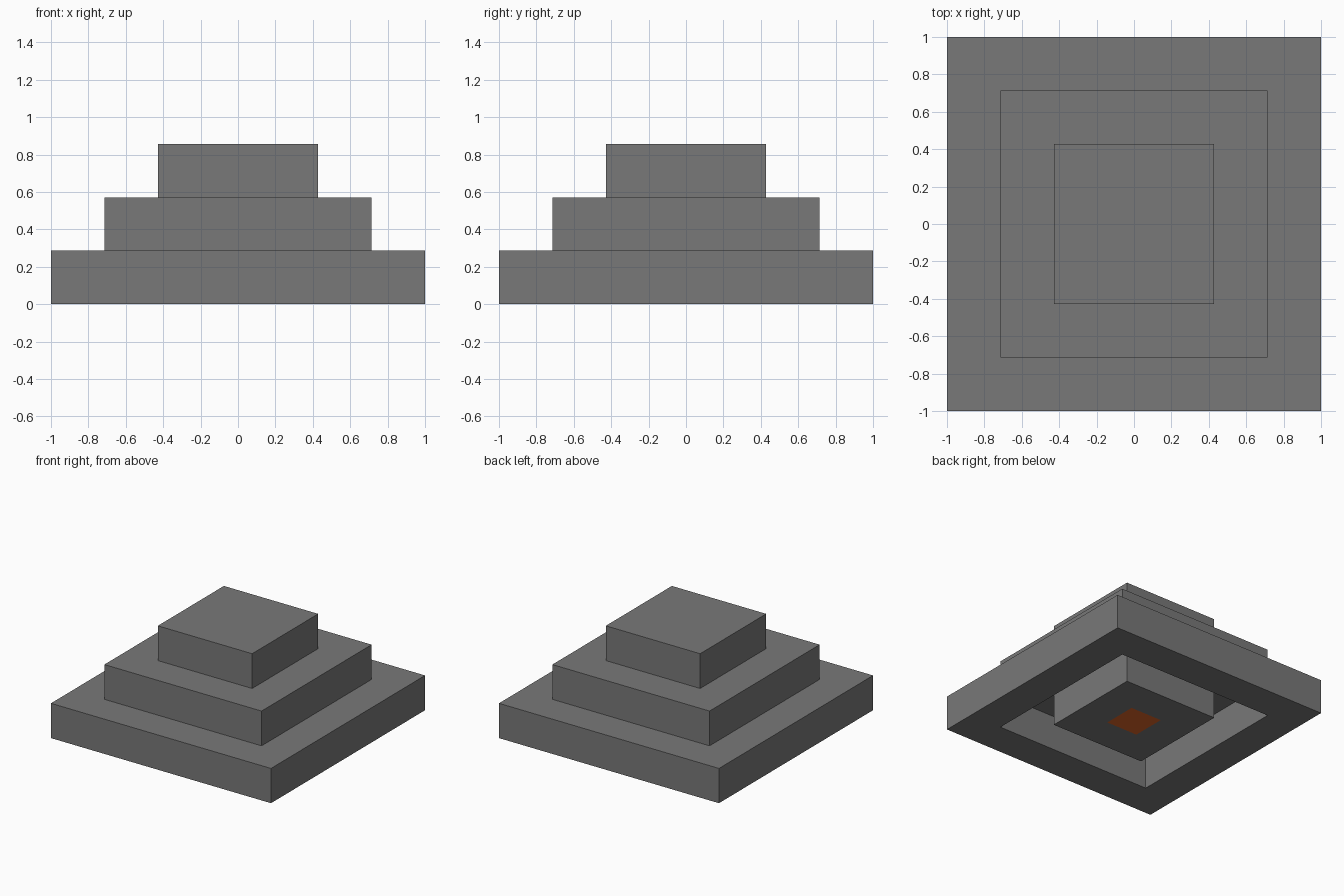
import bpy
import bmesh
from mathutils import Matrix

cube = bpy.data.objects.get("Cube")
if cube:
    bpy.data.objects.remove(cube, do_unlink=True)

U = 1 / 7          # half-width module
TIER = 2 * U       # height of one step


def material(name, rgb):
    mat = bpy.data.materials.new(name)
    mat.use_nodes = True
    mat.diffuse_color = (*rgb, 1)
    mat.node_tree.nodes["Principled BSDF"].inputs["Base Color"].default_value = (*rgb, 1)
    return mat


stone = material("stone grey", (0.19, 0.19, 0.19))
orange = material("burnt orange", (0.73, 0.13, 0.02))


def finish(name, bm, mats):
    bmesh.ops.recalc_face_normals(bm, faces=bm.faces)
    mesh = bpy.data.meshes.new(name)
    bm.to_mesh(mesh)
    bm.free()
    for mat in mats:
        mesh.materials.append(mat)
    obj = bpy.data.objects.new(name, mesh)
    bpy.context.collection.objects.link(obj)


def inset(bm, faces, amount):
    bmesh.ops.inset_region(bm, faces=faces, thickness=amount,
                           use_boundary=True, use_even_offset=True)


def square_frame(name, outer, inner, z):
    """Square ring one tier high, standing at height z."""
    bm = bmesh.new()
    bmesh.ops.create_grid(bm, x_segments=1, y_segments=1, size=outer,
                          matrix=Matrix.Translation((0, 0, z)))
    middle = bm.faces[:]
    inset(bm, middle, outer - inner)
    bmesh.ops.delete(bm, geom=middle, context='FACES')
    ext = bmesh.ops.extrude_face_region(bm, geom=bm.faces[:], use_keep_orig=True)
    top = [g for g in ext["geom"] if isinstance(g, bmesh.types.BMVert)]
    bmesh.ops.translate(bm, verts=top, vec=(0, 0, TIER))
    finish(name, bm, [stone])


# Lower and middle steps
square_frame("base_step", 7 * U, 5 * U, 0)
square_frame("middle_step", 5 * U, 3 * U, TIER)

# Central block running from the ground to the top
bm = bmesh.new()
bmesh.ops.create_cube(bm, size=1, matrix=Matrix.Translation((0, 0, 1.5 * TIER))
                      @ Matrix.Diagonal((6 * U, 6 * U, 3 * TIER, 1)))
bm.normal_update()
bottom = [f for f in bm.faces if f.normal.z < -0.5]
# Coloured square inset in the underside
inset(bm, bottom, 2 * U)
bottom[0].material_index = 1
finish("central_block", bm, [stone, orange])
